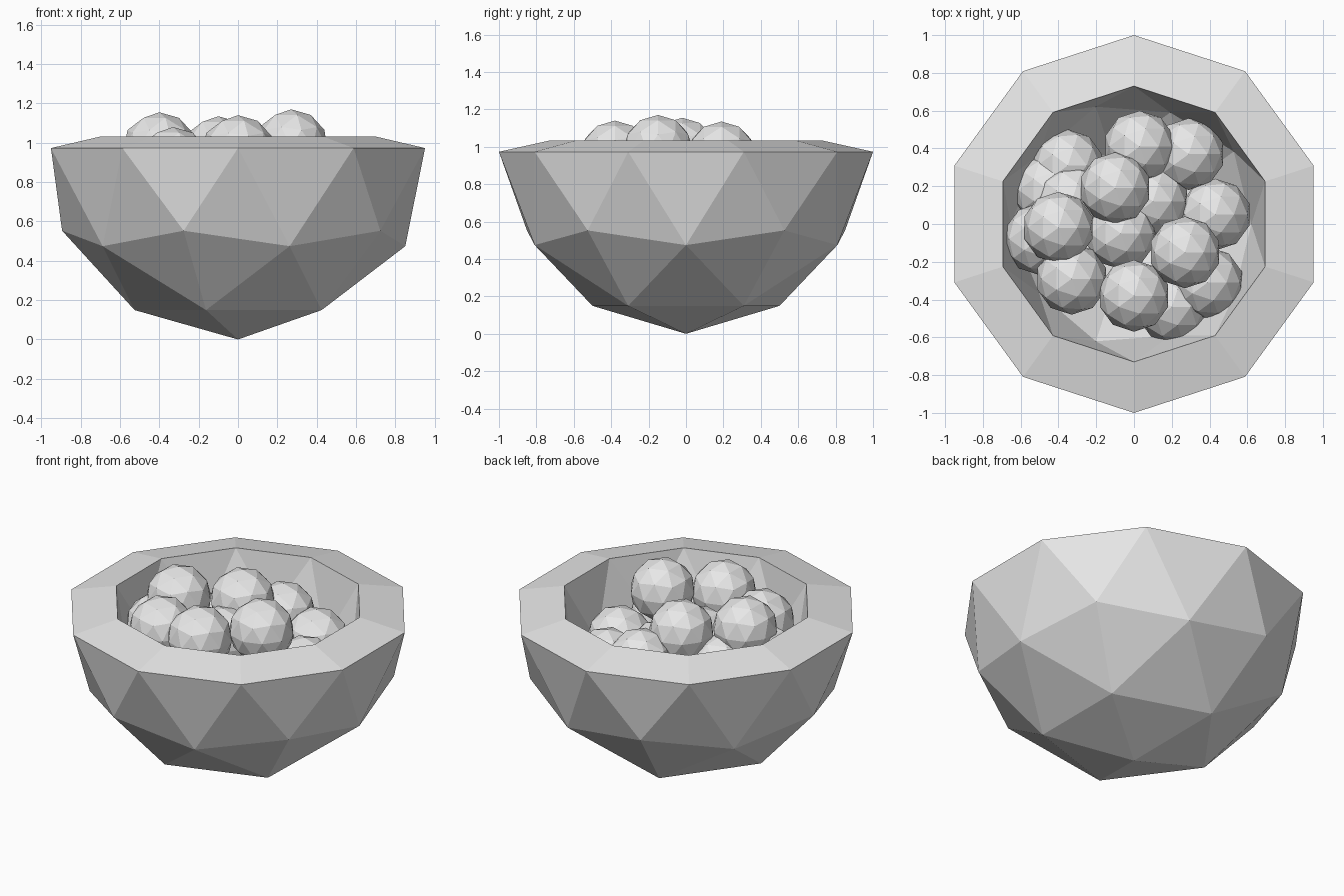
import bpy, bmesh
from mathutils import Vector

cube = bpy.data.objects.get("Cube")
if cube:
    bpy.data.objects.remove(cube, do_unlink=True)

grey = bpy.data.materials.new("plain_grey")
grey.use_nodes = True
grey.diffuse_color = (0.8, 0.8, 0.8, 1)
grey.node_tree.nodes["Principled BSDF"].inputs["Base Color"].default_value = (0.8, 0.8, 0.8, 1)


def add_object(name, bm, location=(0, 0, 0)):
    mesh = bpy.data.meshes.new(name)
    bm.to_mesh(mesh)
    bm.free()
    mesh.materials.append(grey)
    obj = bpy.data.objects.new(name, mesh)
    obj.location = location
    bpy.context.collection.objects.link(obj)
    return obj


# Bowl: lower half of a low-poly sphere, with a smaller inner shell
RIM_Z, INNER_RIM_Z, INNER_SCALE = 0.973, 1.033, 0.73
bm = bmesh.new()
bmesh.ops.create_icosphere(bm, subdivisions=2, radius=1)
bmesh.ops.delete(bm, geom=[v for v in bm.verts if v.co.z > 0.1], context='VERTS')
outer_faces = bm.faces[:]
copy = bmesh.ops.duplicate(bm, geom=bm.verts[:] + bm.edges[:] + bm.faces[:])["geom"]
inner_verts = {g for g in copy if isinstance(g, bmesh.types.BMVert)}
inner_faces = [g for g in copy if isinstance(g, bmesh.types.BMFace)]
rim_edges = [e for e in bm.edges if e.is_boundary]
for v in bm.verts:
    on_rim = v.co.z > -0.1
    inner = v in inner_verts
    if inner:
        v.co *= INNER_SCALE
    v.co.z += 1
    if on_rim:
        v.co.z = INNER_RIM_Z if inner else RIM_Z
bmesh.ops.reverse_faces(bm, faces=inner_faces)

# Sloping rim joining both shells
bmesh.ops.bridge_loops(bm, edges=rim_edges)
bmesh.ops.recalc_face_normals(bm, faces=bm.faces[:])
add_object("bowl", bm)

# Balls heaped in the bowl, highest first
BALL_RADIUS = 0.19
centres = [
    (0.27, -0.15, 0.98), (0, -0.38, 0.95), (-0.4, -0.02, 0.965), (-0.1, 0.19, 0.945),
    (-0.33, -0.29, 0.89), (0.03, 0.41, 0.81), (-0.07, -0.05, 0.8), (-0.5, -0.08, 0.79),
    (-0.33, 0.12, 0.76), (0.29, 0.37, 0.73), (0.1, 0.12, 0.73), (0.43, 0.05, 0.71),
    (0.39, -0.31, 0.7), (-0.35, 0.31, 0.66), (-0.45, 0.18, 0.66), (0.2, -0.44, 0.65),
]
for i, centre in enumerate(centres):
    bm = bmesh.new()
    bmesh.ops.create_icosphere(bm, subdivisions=2, radius=BALL_RADIUS)
    add_object(f"ball_{i + 1}", bm, Vector(centre))
